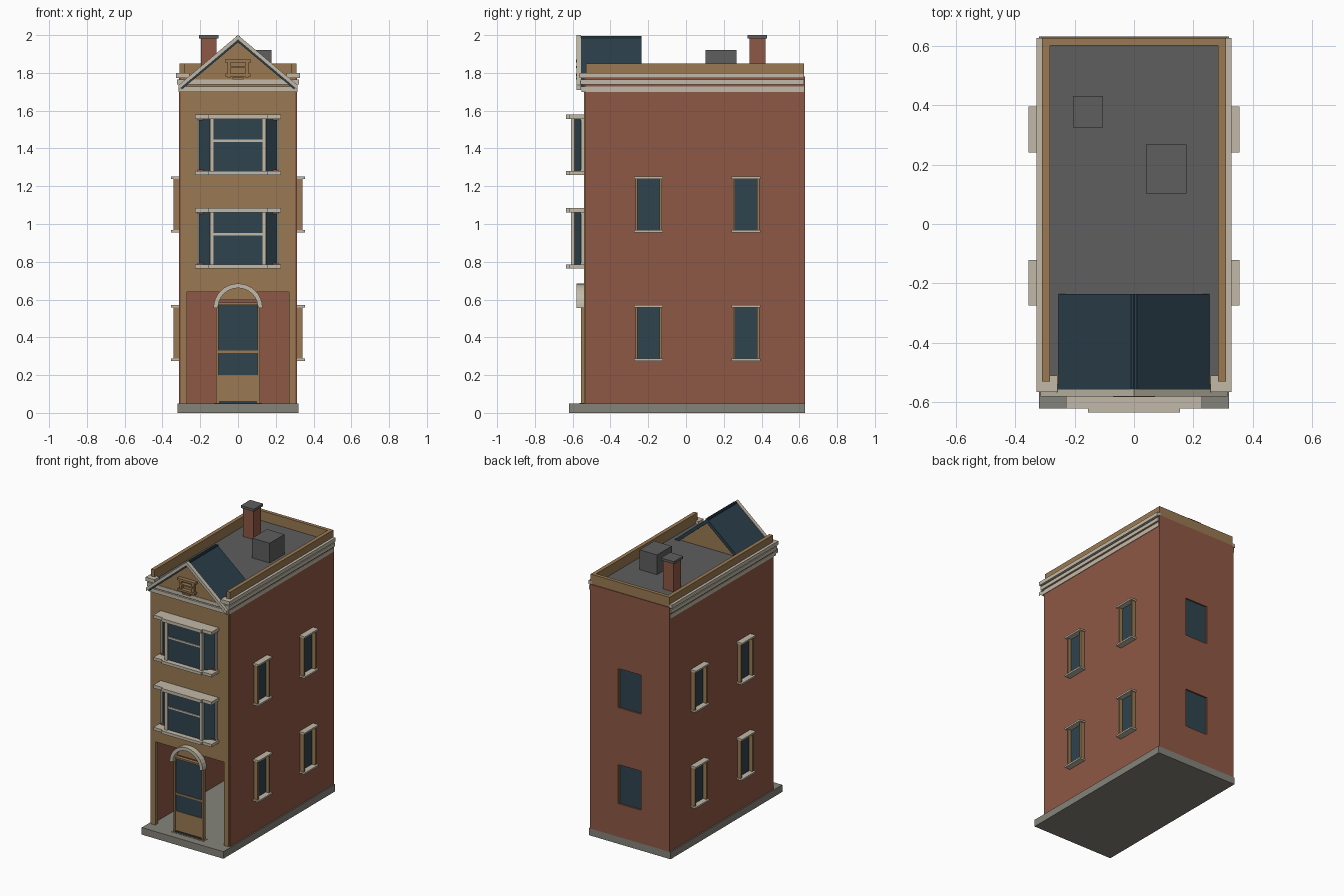
import bpy, bmesh, math
from mathutils import Vector

cube = bpy.data.objects.get("Cube")
if cube:
    bpy.data.objects.remove(cube, do_unlink=True)


def material(name, code):
    lin = []
    for i in (0, 2, 4):
        c = int(code[i:i + 2], 16) / 255
        lin.append(c / 12.92 if c < 0.04 else ((c + 0.055) / 1.055) ** 2.4)
    m = bpy.data.materials.new(name)
    m.use_nodes = True
    m.diffuse_color = (*lin, 1)
    m.node_tree.nodes["Principled BSDF"].inputs["Base Color"].default_value = (*lin, 1)
    return m


BRICK = material("red brick", "8F5845")
TAN = material("tan sandstone", "9A7A52")
STONE = material("pale stone", "C2BAA8")
GLASS = material("dark glass", "2F434E")
SLATE = material("blue slate", "2B3F4B")
GREY = material("dark grey roofing", "5E5E5E")
BASE = material("grey paving", "85837A")


def finish(name, bm, mat):
    bmesh.ops.recalc_face_normals(bm, faces=bm.faces)
    me = bpy.data.meshes.new(name)
    bm.to_mesh(me)
    bm.free()
    me.materials.append(mat)
    ob = bpy.data.objects.new(name, me)
    bpy.context.scene.collection.objects.link(ob)
    return ob


def box(name, mat, x, y, z):
    """Box from (min, max) pairs."""
    bm = bmesh.new()
    bmesh.ops.create_cube(bm, size=1)
    for v in bm.verts:
        v.co = [lo + (c + 0.5) * (hi - lo) for c, (lo, hi) in zip(v.co, (x, y, z))]
    return finish(name, bm, mat)


def pair(name, mat, x, y, z):
    """Box and its mirror image across x = 0."""
    box(name + "_left", mat, x, y, z)
    box(name + "_right", mat, (-x[1], -x[0]), y, z)


def prism(name, mat, outline, y):
    """Extrude an x-z outline along y."""
    bm = bmesh.new()
    face = bm.faces.new([bm.verts.new((px, y[0], pz)) for px, pz in outline])
    ext = bmesh.ops.extrude_face_region(bm, geom=[face])["geom"]
    bmesh.ops.translate(bm, vec=(0, y[1] - y[0], 0),
                        verts=[v for v in ext if isinstance(v, bmesh.types.BMVert)])
    return finish(name, bm, mat)


def plate(name, mat, a, b, thick, z):
    """Upright slab between two plan points."""
    a, b = Vector(a), Vector(b)
    side = Vector((b.y - a.y, a.x - b.x)).normalized() * thick
    bm = bmesh.new()
    corners = [bm.verts.new((p.x, p.y, h)) for h in z
               for p in (a, b, b + side, a + side)]
    bmesh.ops.convex_hull(bm, input=corners)
    return finish(name, bm, mat)


# Base and shell
box("base_slab", BASE, (-.32, .32), (-.62, .63), (0, .05))
pair("side_wall", BRICK, (.295, .312), (-.533, .63), (.05, 1.78))
WIN_Z = [(.285, .562), (.965, 1.242)]
pair("back_pier", BRICK, (.09, .295), (.6, .63), (.05, 1.78))
edges = [.05, *WIN_Z[0], *WIN_Z[1], 1.78]
for i in range(0, 6, 2):
    box("back_spandrel", BRICK, (-.09, .09), (.6, .63), (edges[i], edges[i + 1]))
for z in WIN_Z:
    box("back_window", GLASS, (-.09, .09), (.605, .62), z)
    pair("back_window_frame", TAN, (.084, .09), (.605, .624), z)

# Front wall with open ground floor
pair("front_pier", TAN, (.27, .302), (-.54, -.51), (.05, .64))
box("front_wall", TAN, (-.302, .302), (-.54, -.51), (.64, 1.78))
box("ground_ceiling", TAN, (-.295, .295), (-.51, .6), (.66, .68))

# Roof deck and parapet
box("roof_deck", GREY, (-.295, .295), (-.53, .61), (1.75, 1.78))
pair("side_parapet", TAN, (.282, .309), (-.53, .625), (1.78, 1.85))
box("back_parapet", TAN, (-.282, .282), (.6, .625), (1.78, 1.85))

# Cornice bands on front and sides
for z, out in (((1.70, 1.727), .008), ((1.738, 1.764), .014), ((1.774, 1.8), .02)):
    pair("side_cornice", STONE, (.3, .308 + out), (-.54, .625), z)
    if z[0] < 1.77:
        box("front_cornice", STONE, (-.308 - out, .308 + out), (-.545 - out, -.53), z)
    else:
        pair("front_cornice_return", STONE, (.258, .308 + out), (-.545 - out, -.51), z)

# Gable with slate roof and stone rakes
APEX, SLOPE = 2.0, .84


def rake(name, mat, half, drop, thick, y):
    for s in (1, -1):
        top, low = APEX - drop, APEX - drop - SLOPE * half
        prism(name, mat, [(0, top), (s * half, low), (s * half, low - thick),
                          (0, top - thick)], y)


prism("gable", TAN, [(0, 1.97), (.25, 1.76), (-.25, 1.76)], (-.555, -.25))
rake("slate_slope", SLATE, .283, .006, .03, (-.56, -.235))
rake("gable_rake", STONE, .315, 0, .026, (-.58, -.555))
rake("slate_trim", SLATE, .3, .026, .012, (-.565, -.555))
pair("ridge_roll", SLATE, (.002, .01), (-.555, -.235), (1.96, 1.994))

# Gable ornament
for z, w in (((1.855, 1.87), .07), ((1.826, 1.836), .05), ((1.782, 1.796), .066), ((1.766, 1.776), .03)):
    box("ornament_bar", TAN, (-w, w), (-.582, -.555), z)
pair("ornament_post", TAN, (.04, .056), (-.575, -.555), (1.776, 1.858))

# Chimney and roof hatch
box("chimney", BRICK, (-.195, -.115), (.335, .42), (1.78, 1.985))
box("chimney_cap", GREY, (-.206, -.104), (.325, .43), (1.983, 2.0))
box("roof_hatch", GREY, (.04, .177), (.102, .267), (1.78, 1.92))

# Canted bay windows
for z0 in (.765, 1.26):
    lo, hi = z0 + .02, z0 + .297
    for name, z in (("bay_sill", (z0, lo)), ("bay_hood", (hi, hi + .023))):
        box(name, STONE, (-.228, .228), (-.62, -.53), z)
        box(name + "_step", STONE, (-.155, .155), (-.634, -.62), z)
    box("bay_glass", GLASS, (-.135, .135), (-.598, -.585), (lo, hi))
    box("bay_rail", STONE, (-.128, .128), (-.604, -.59), (z0 + .175, z0 + .187))
    pair("bay_post", STONE, (.127, .147), (-.61, -.585), (lo, hi))
    for s in (1, -1):
        plate("bay_side_glass", GLASS, (s * .14, -.595), (s * .212, -.54), -.01 * s, (lo, hi))
    pair("bay_end_post", STONE, (.207, .217), (-.555, -.535), (lo, hi))
    for z in ((lo, lo + .009), (hi - .009, hi)):
        pair("bay_side_trim", BRICK, (.147, .215), (-.56, -.535), z)

# Side windows
for yc in (-.198, .318):
    for lo, hi in WIN_Z:
        pair("side_glass", GLASS, (.31, .316), (yc - .065, yc + .065), (lo, hi))
        for s in (1, -1):
            a, b = sorted((yc + s * .058, yc + s * .07))
            pair("side_jamb", TAN, (.31, .342), (a, b), (lo, hi))
        for z in ((lo - .009, lo + .003), (hi - .003, hi + .009)):
            pair("side_sill", STONE, (.31, .355), (yc - .077, yc + .077), z)

# Door with arched head
box("door_panel", TAN, (-.108, .108), (-.55, -.53), (.05, .2))
box("door_glass", GLASS, (-.104, .104), (-.546, -.534), (.2, .578))
box("door_rail", TAN, (-.104, .104), (-.552, -.534), (.318, .33))
box("door_kickplate", SLATE, (-.1, .1), (-.555, -.54), (.05, .062))
box("door_step", TAN, (-.127, .127), (-.565, -.52), (.036, .052))
box("door_head", TAN, (-.115, .115), (-.556, -.53), (.572, .584))
pair("door_frame", TAN, (.104, .116), (-.556, -.53), (.05, .58))


def arc(r, n=16):
    return [(r * math.cos(math.pi * i / n), .555 + r * math.sin(math.pi * i / n))
            for i in range(n + 1)]


prism("door_fan_panel", TAN, [(p, max(q, .58)) for p, q in arc(.108)[2:-2]], (-.545, -.525))
prism("door_arch", STONE, arc(.13) + arc(.106)[::-1], (-.58, -.535))
